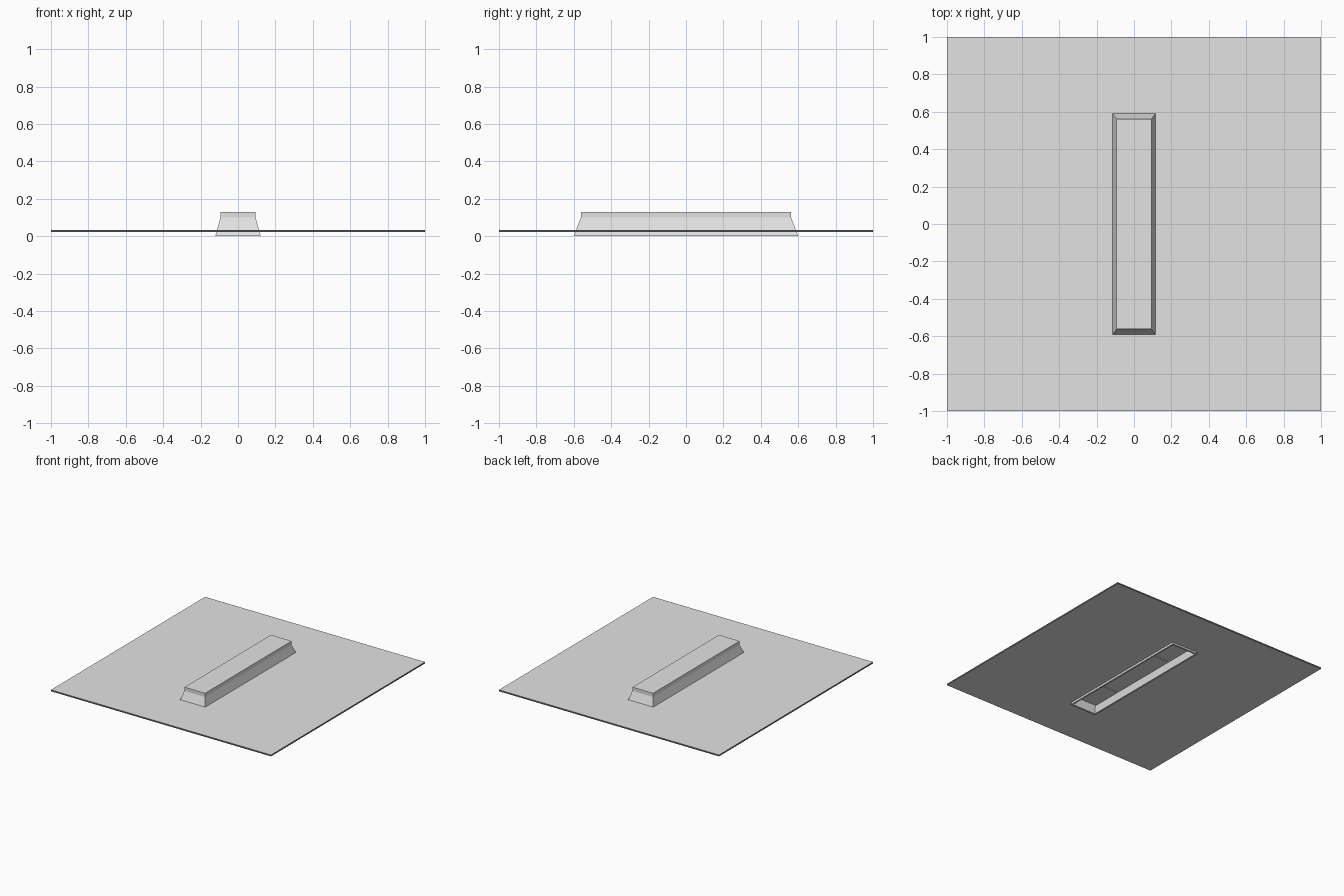
import bpy, bmesh

if "Cube" in bpy.data.objects:
    bpy.data.objects.remove(bpy.data.objects["Cube"])


def flat_colour(name, value):
    mat = bpy.data.materials.new(name)
    mat.diffuse_color = (value, value, value, 1)
    mat.use_nodes = True
    mat.node_tree.nodes["Principled BSDF"].inputs["Base Color"].default_value = mat.diffuse_color
    return mat


grey = flat_colour("light grey", 0.767)
dark = flat_colour("dark grey edge", 0.15)


def loft(name, rings, capped=True):
    """Skin a stack of centred rectangles given as (half x, half y, z)."""
    bm = bmesh.new()
    loops = [[bm.verts.new((sx * hx, sy * hy, z))
              for sx, sy in ((-1, -1), (1, -1), (1, 1), (-1, 1))]
             for hx, hy, z in rings]
    pairs = list(zip(loops, loops[1:]))
    if capped:
        bm.faces.new(loops[0])
        bm.faces.new(loops[-1])
    else:
        pairs.append((loops[-1], loops[0]))
    for a, b in pairs:
        for i in range(4):
            j = (i + 1) % 4
            bm.faces.new((a[i], a[j], b[j], b[i]))
    bmesh.ops.recalc_face_normals(bm, faces=bm.faces)
    mesh = bpy.data.meshes.new(name)
    bm.to_mesh(mesh)
    bm.free()
    mesh.materials.append(grey)
    obj = bpy.data.objects.new(name, mesh)
    bpy.context.collection.objects.link(obj)
    return obj


# Thin square panel with a slot for the fixture; its side edges are dark
panel = loft("ceiling_panel", [(1, 1, 0.021), (1, 1, 0.033),
                               (0.116, 0.591, 0.033), (0.116, 0.591, 0.021)], capped=False)
panel.data.materials.append(dark)
for face in panel.data.polygons:
    if abs(face.normal.z) < 0.5:
        face.material_index = 1

# Flared housing, with a recess open at the bottom
loft("fixture_housing", [(0.094, 0.562, 0.13), (0.094, 0.562, 0.10),
                         (0.121, 0.60, 0.0), (0.107, 0.585, 0.0),
                         (0.094, 0.565, 0.06)])

# Three lens plates inside the recess, separated by narrow seams
for i, y in enumerate((-0.43, 0.0, 0.43)):
    half = 0.295 if i == 1 else 0.125
    lens = loft("lens_%d" % (i + 1), [(0.093, half, 0.055), (0.093, half, 0.061)])
    lens.location.y = y
